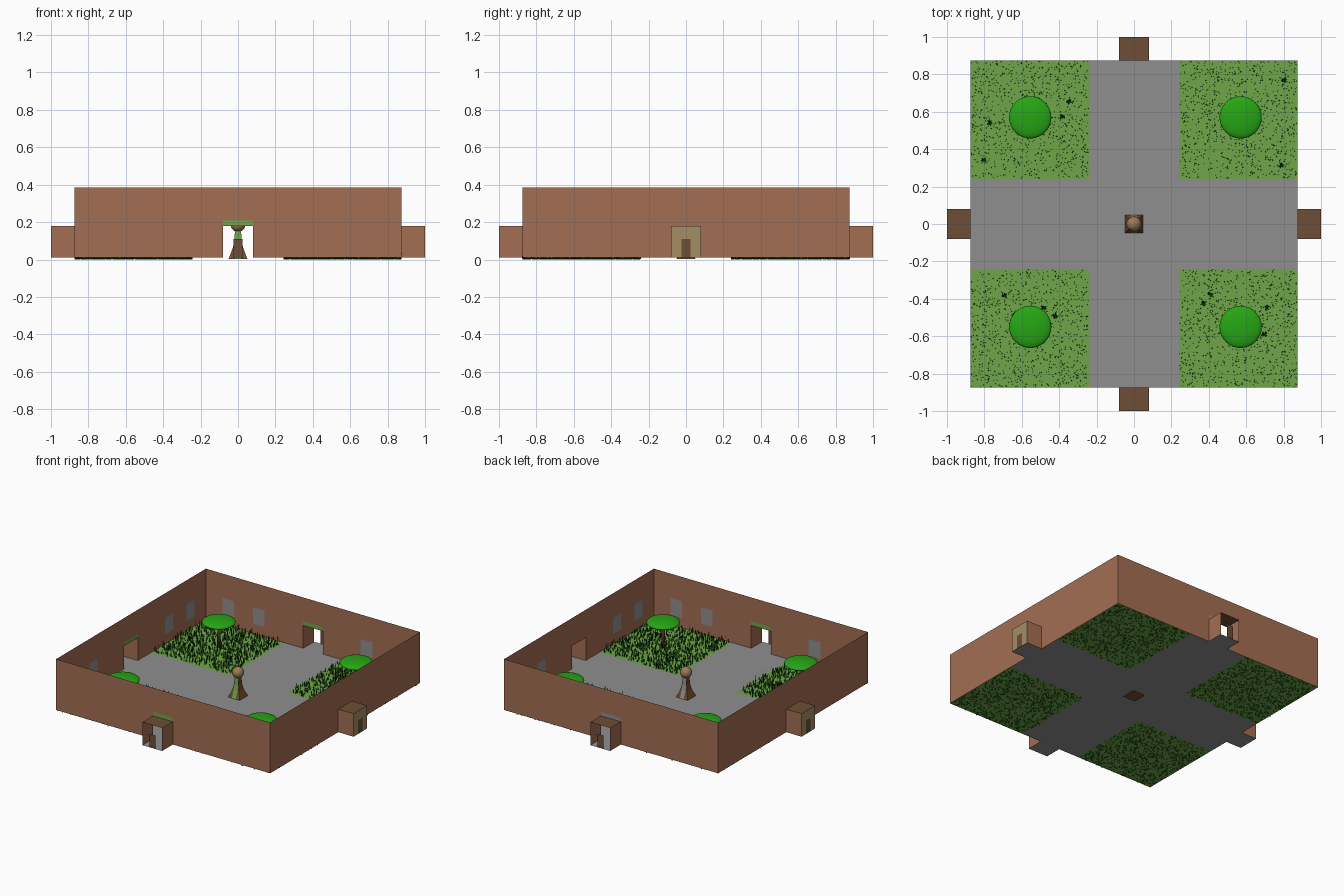
import bpy, bmesh, math, random
from mathutils import Vector, Matrix

if "Cube" in bpy.data.objects:
    bpy.data.objects.remove(bpy.data.objects["Cube"])

random.seed(4)
R, Z0, TOP = 0.875, 0.01, 0.385      # wall half width, floor level, wall top
GW, GH = 0.08, 0.18                  # gatehouse half width and height


def mat(name, r, g, b):
    m = bpy.data.materials.new(name)
    lin = [((c / 255 + 0.055) / 1.055) ** 2.4 for c in (r, g, b)]
    m.diffuse_color = (*lin, 1)
    m.use_nodes = True
    m.node_tree.nodes["Principled BSDF"].inputs["Base Color"].default_value = m.diffuse_color
    return m


WALL = mat("terracotta", 164, 110, 83)
STONE = mat("grey stone", 143, 143, 143)
GRASS = mat("lawn green", 110, 166, 72)
BLADE = mat("dark grass green", 12, 74, 8)
LEAF = mat("leaf green", 38, 166, 20)
BROWN = mat("roof brown", 110, 78, 54)
DARK = mat("bark brown", 84, 54, 40)
TAN = mat("tan", 165, 141, 100)
BALL = mat("ball brown", 160, 120, 84)


def mesh_object(name, bm, *mats):
    me = bpy.data.meshes.new(name)
    bm.to_mesh(me)
    bm.free()
    for m in mats:
        me.materials.append(m)
    ob = bpy.data.objects.new(name, me)
    bpy.context.collection.objects.link(ob)
    return ob


def quads(name, material, faces, turn=0):
    """Flat faces, turned about the vertical axis by quarter turns."""
    bm = bmesh.new()
    for f in faces:
        bm.faces.new([bm.verts.new(p) for p in f])
    bm.transform(Matrix.Rotation(turn * math.pi / 2, 4, 'Z'))
    return mesh_object(name, bm, material)


def upright(x0, x1, z0, z1, y):
    return [(x0, y, z0), (x1, y, z0), (x1, y, z1), (x0, y, z1)]


def flat(x0, x1, y0, y1, z):
    return [(x0, y0, z), (x1, y0, z), (x1, y1, z), (x0, y1, z)]


def smooth(ob):
    for p in ob.data.polygons:
        p.use_smooth = True


# Paving cross and four lawns
P = 0.24
quads("paving", STONE, [flat(-P, P, -R, R, Z0), flat(-R, -P, -P, P, Z0), flat(P, R, -P, P, Z0)])
quads("lawns", GRASS, [flat(min(a * P, a * R), max(a * P, a * R), min(b * P, b * R), max(b * P, b * R), Z0)
                       for a in (-1, 1) for b in (-1, 1)])

# Walls with gatehouses: front, right, back, left
for turn, side in enumerate(("front", "right", "back", "left")):
    quads(side + "_wall", WALL, [upright(-R, -GW, Z0, TOP, -R), upright(GW, R, Z0, TOP, -R),
                                 upright(-GW, GW, GH, TOP, -R)], turn)
    quads(side + "_gate_sides", WALL, [[(x, -1, Z0), (x, -R, Z0), (x, -R, GH), (x, -1, GH)]
                                       for x in (-GW, GW)], turn)
    quads(side + "_gate_roof", BROWN, [flat(-GW, GW, -1, -R, GH)], turn)
    quads(side + "_gate_floor", STONE, [flat(-GW, GW, -1, -R, Z0)], turn)
    quads(side + "_gate_door", BROWN, [upright(-0.025, 0.025, Z0, 0.11, -1)], turn)
    # Tan end panel with a cut round the door
    if side in ("right", "left"):
        quads(side + "_gate_panel", TAN, [upright(-GW, -0.025, Z0, GH, -1), upright(0.025, GW, Z0, GH, -1),
                                          upright(-0.025, 0.025, 0.11, GH, -1)], turn)
    # Windows on the inner face
    quads(side + "_windows", STONE, [upright(x - 0.048, x + 0.048, 0.085, 0.205, -R + 0.003)
                                     for x in (-0.69, -0.44, 0.44, 0.69)], turn)
    # Lintel strips inside and outside
    if side != "right":
        quads(side + "_inner_lintel", GRASS, [upright(-GW, GW, GH, 0.21, -R + 0.003)], turn)
    if side in ("front", "back"):
        quads(side + "_outer_lintel", GRASS if side == "front" else STONE,
              [upright(-GW, GW, GH, 0.21, -R - 0.003)], turn)

# Central monument: flared square column, coloured front and back strips, ball
profile = [(0.05, 0.003), (0.038, 0.035), (0.027, 0.065), (0.02, 0.1), (0.016, 0.155)]
bm = bmesh.new()
rings = [[bm.verts.new((a * w, b * w, z)) for a, b in ((-1, -1), (1, -1), (1, 1), (-1, 1))]
         for w, z in profile]
for lo, hi in zip(rings, rings[1:]):
    for i in range(4):
        j = (i + 1) % 4
        bm.faces.new((lo[i], lo[j], hi[j], hi[i]))
bm.faces.new(rings[0][::-1])
bm.faces.new(rings[-1])
mesh_object("monument_column", bm, BROWN)
for name, m, s in (("front", GRASS, 0), ("back", STONE, 2)):
    h = 0.0155
    quads("monument_%s_strip" % name, m,
          [[(-h, -w0 - .002, z0), (h, -w0 - .002, z0), (h, -w1 - .002, z1), (-h, -w1 - .002, z1)]
           for (w0, z0), (w1, z1) in zip(profile, profile[1:])], s)
bm = bmesh.new()
bmesh.ops.create_uvsphere(bm, u_segments=24, v_segments=16, radius=0.04,
                          matrix=Matrix.Translation((0, 0, 0.188)))
smooth(mesh_object("monument_ball", bm, BALL))

# Trees: flat round canopy on a thin trunk
for i, (x, y) in enumerate(((-0.555, 0.57), (0.57, 0.57), (-0.555, -0.55), (0.57, -0.55))):
    bm = bmesh.new()
    bmesh.ops.create_uvsphere(bm, u_segments=32, v_segments=16, radius=1,
                              matrix=Matrix.Translation((x, y, 0.195)) @ Matrix.Diagonal((0.113, 0.113, 0.027, 1)))
    smooth(mesh_object("tree_canopy_%d" % i, bm, LEAF))
    bm = bmesh.new()
    bmesh.ops.create_cone(bm, cap_ends=True, segments=10, radius1=0.014, radius2=0.01, depth=0.18,
                          matrix=Matrix.Translation((x, y, 0.1)))
    smooth(mesh_object("tree_trunk_%d" % i, bm, DARK))


# Grass blades: thin triangles scattered over each lawn, with a few tufts
def blade(bm, x, y, height, width, lean):
    a = random.uniform(0, math.tau)
    d = Vector((math.cos(a), math.sin(a), 0))
    n = Vector((-d.y, d.x, 0))
    base = Vector((x, y, random.uniform(0, 0.009)))
    tip = base + n * lean + Vector((0, 0, height))
    bm.faces.new([bm.verts.new(p) for p in (base - d * width, base + d * width, tip)])


for i, (sx, sy) in enumerate(((-1, -1), (1, -1), (1, 1), (-1, 1))):
    bm = bmesh.new()
    for k in range(1300):
        blade(bm, sx * random.uniform(0.245, 0.872), sy * random.uniform(0.245, 0.872),
              random.uniform(0.025, 0.05), random.uniform(0.003, 0.005), random.uniform(0, 0.006))
    for k in range(4):
        x, y = sx * random.uniform(0.3, 0.82), sy * random.uniform(0.3, 0.82)
        for j in range(10):
            blade(bm, x, y, 0.045, 0.005, 0.018)
    mesh_object("grass_blades_%d" % i, bm, BLADE)
